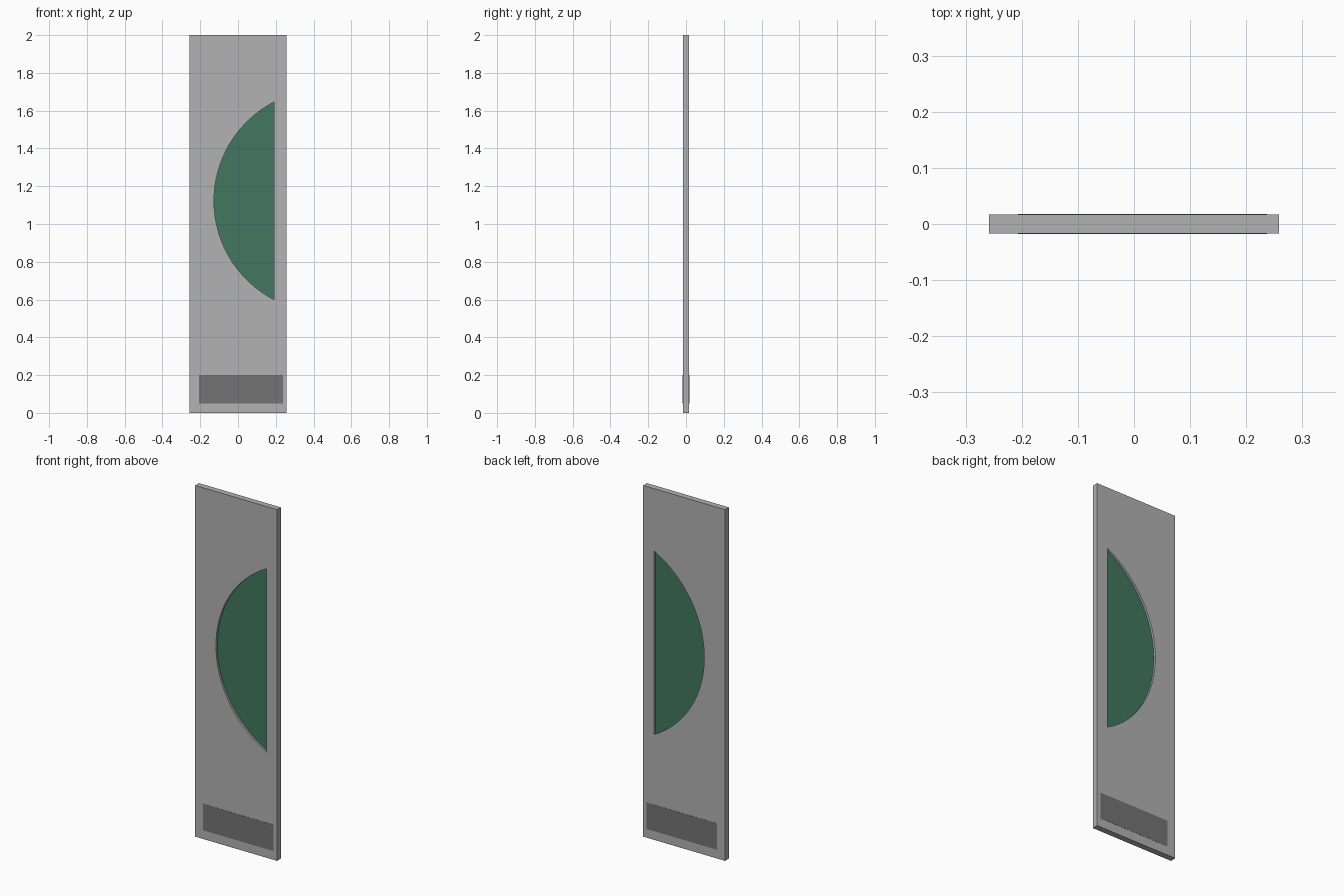
import bpy, bmesh, math

if "Cube" in bpy.data.objects:
    bpy.data.objects.remove(bpy.data.objects["Cube"])

W, H, T = 0.258, 2.0, 0.034   # half width, height, thickness


def material(name, color):
    m = bpy.data.materials.new(name)
    m.diffuse_color = (*color, 1.0)
    m.use_nodes = True
    m.node_tree.nodes["Principled BSDF"].inputs["Base Color"].default_value = m.diffuse_color
    return m


def slab(name, loops, thickness, mat, y=0.0):
    """Fill closed x-z outlines (later ones are holes) and thicken along y."""
    bm = bmesh.new()
    for pts in loops:
        vs = [bm.verts.new((x, y, z)) for x, z in pts]
        for i, v in enumerate(vs):
            bm.edges.new((v, vs[(i + 1) % len(vs)]))
    bmesh.ops.triangle_fill(bm, edges=bm.edges[:], use_beauty=True,
                            normal=(0, -1, 0))
    bmesh.ops.recalc_face_normals(bm, faces=bm.faces[:])
    me = bpy.data.meshes.new(name)
    bm.to_mesh(me)
    bm.free()
    me.materials.append(mat)
    ob = bpy.data.objects.new(name, me)
    bpy.context.collection.objects.link(ob)
    mod = ob.modifiers.new("thickness", "SOLIDIFY")
    mod.thickness = thickness
    mod.offset = 0.0
    return ob


def rect(x0, x1, z0, z1):
    return [(x0, z0), (x1, z0), (x1, z1), (x0, z1)]


def arc_segment(x_left, x_right, z0, z1, n=32):
    """Circle segment bulging to -x with a vertical chord at x_right."""
    half, sag = (z1 - z0) / 2, x_right - x_left
    r = (half ** 2 + sag ** 2) / (2 * sag)
    a = math.asin(half / r)
    zc = (z0 + z1) / 2
    return [(x_left + r - r * math.cos(t), zc + r * math.sin(t))
            for t in (-a + 2 * a * i / n for i in range(n + 1))]


panel_mat = material("light grey", (0.445, 0.445, 0.445))
plate_mat = material("dark grey", (0.174, 0.174, 0.174))
glass_mat = material("green glass", (0.054, 0.187, 0.115))

# Door leaf with window opening, and the recessed pane
window = arc_segment(-0.127, 0.19, 0.60, 1.645)
slab("door_panel", [rect(-W, W, 0, H), window], T, panel_mat)
slab("window_pane", [window], 0.010, glass_mat)

# Thin kick plates on both faces
for side, name in ((-1, "kick_plate_front"), (1, "kick_plate_back")):
    slab(name, [rect(-0.207, 0.237, 0.05, 0.20)], 0.001, plate_mat,
         y=side * (T / 2 + 0.0003))
